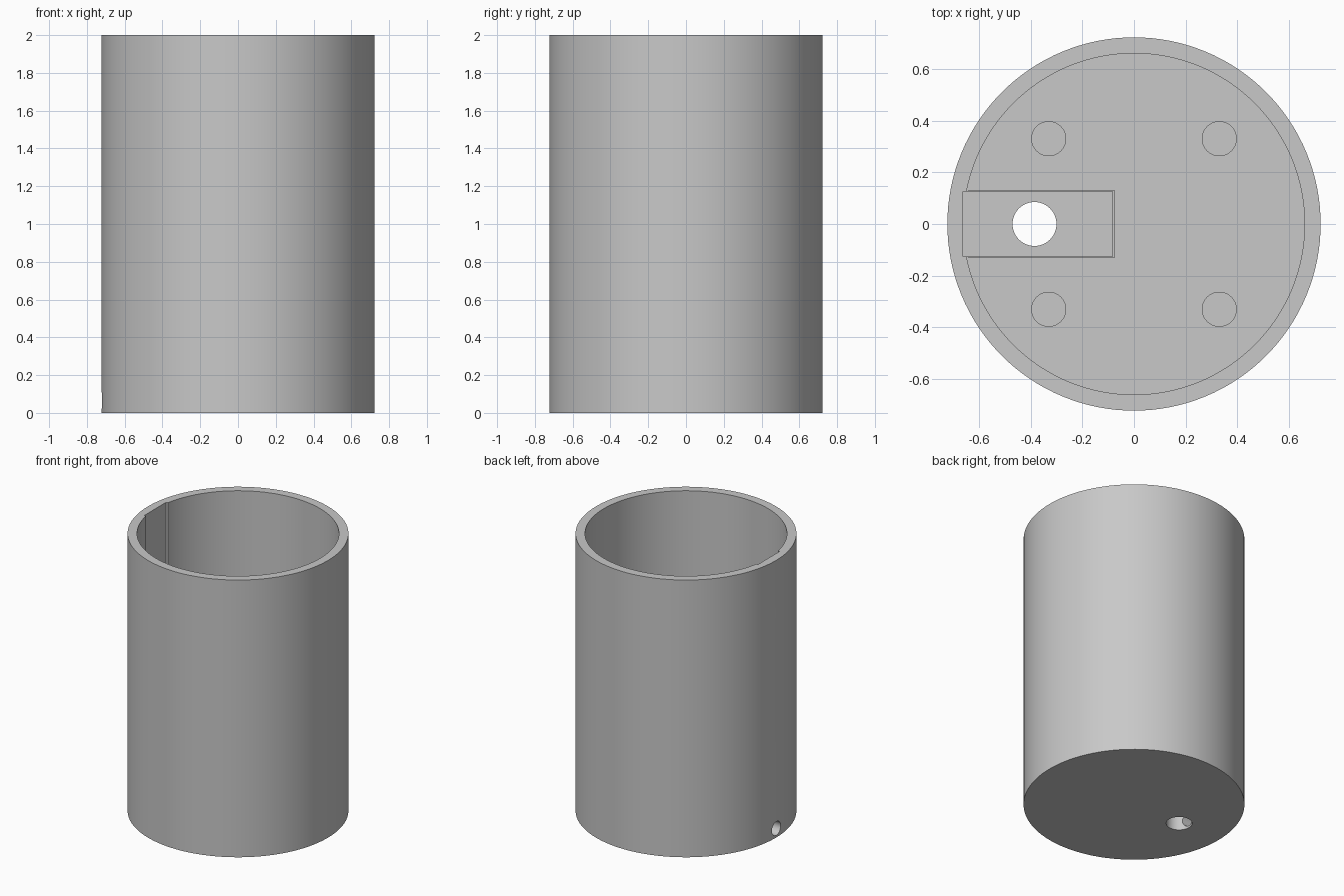
import bpy
import math

cube = bpy.data.objects.get("Cube")
if cube:
    bpy.data.objects.remove(cube, do_unlink=True)

gray = bpy.data.materials.new("plain_gray")
gray.use_nodes = True
gray.diffuse_color = (0.58, 0.58, 0.58, 1)
gray.node_tree.nodes["Principled BSDF"].inputs["Base Color"].default_value = gray.diffuse_color

RADIUS, INNER, HEIGHT = 0.722, 0.66, 2.0
FLOOR, POCKET = 0.2, 0.13
ABOVE = HEIGHT + 0.1


def cylinder(name, radius, x, y, z0, z1, sides):
    bpy.ops.mesh.primitive_cylinder_add(vertices=sides, radius=radius, depth=z1 - z0,
                                        location=(x, y, (z0 + z1) / 2))
    obj = bpy.context.object
    obj.name = name
    return obj


def box(name, x0, x1, half_width, z0, z1):
    bpy.ops.mesh.primitive_cube_add(size=1, location=((x0 + x1) / 2, 0, (z0 + z1) / 2))
    obj = bpy.context.object
    obj.name = name
    obj.scale = (x1 - x0, 2 * half_width, z1 - z0)
    return obj


# Solid outer body
body = cylinder("cup_body", RADIUS, 0, 0, 0, HEIGHT, 128)
body.data.materials.append(gray)

# Hollow interior, floor pocket with wall slot, and its slightly wider mouth
cutters = [
    cylinder("interior_cutter", INNER, 0, 0, FLOOR, ABOVE, 128),
    box("pocket_cutter", -0.661, -0.083, 0.125, POCKET, ABOVE),
    box("pocket_mouth_cutter", -0.64, -0.076, 0.13, FLOOR - 0.03, FLOOR + 0.1),
    cylinder("drain_cutter", 0.085, -0.385, 0, -0.1, FLOOR + 0.1, 48),
]

# Four round recesses in the floor
for x in (-0.33, 0.33):
    for y in (-0.33, 0.33):
        cutters.append(cylinder("recess_cutter", 0.066, x, y, FLOOR - 0.05, FLOOR + 0.1, 40))

# Side bore from the outer wall to the floor hole
bore = cylinder("bore_cutter", 0.05, 0, 0, 0, 0.42, 32)
bore.rotation_euler = (0, math.pi / 2, 0)
bore.location = (-0.6, 0, 0.065)
cutters.append(bore)

bpy.context.view_layer.update()
bpy.ops.object.select_all(action="DESELECT")
bpy.context.view_layer.objects.active = body
body.select_set(True)
for cutter in cutters:
    cutter.hide_render = True
    mod = body.modifiers.new(cutter.name, "BOOLEAN")
    mod.operation = "DIFFERENCE"
    mod.solver = "EXACT"
    mod.object = cutter
    bpy.ops.object.modifier_apply(modifier=mod.name)
for cutter in cutters:
    bpy.data.objects.remove(cutter, do_unlink=True)

bpy.ops.object.shade_smooth_by_angle(angle=math.radians(30))
